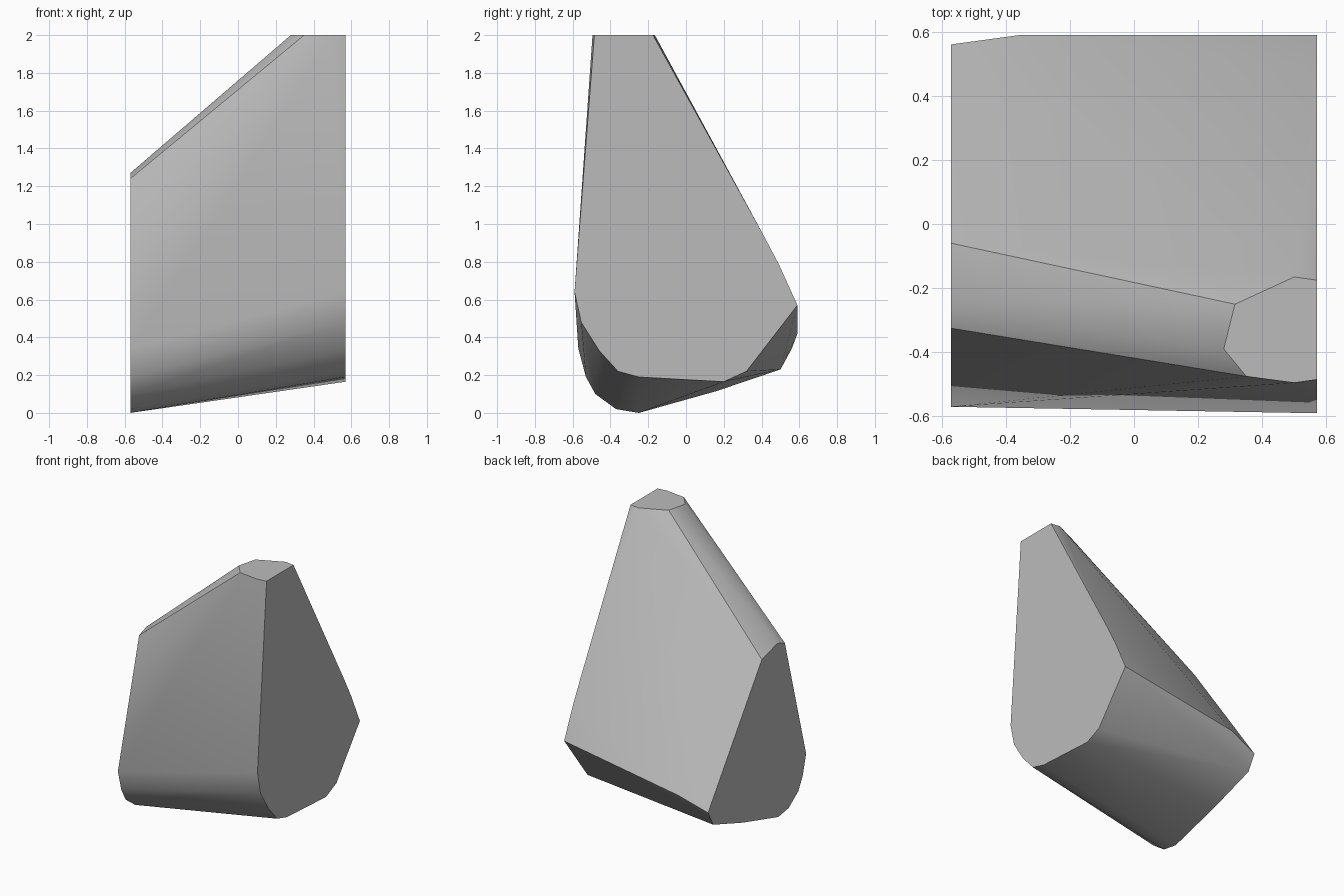
import bpy
import bmesh
import math

default_cube = bpy.data.objects.get("Cube")
if default_cube:
    bpy.data.objects.remove(default_cube, do_unlink=True)

HALF_WIDTH = 0.57
HEIGHT = 2.0


def make_material(name, value):
    mat = bpy.data.materials.new(name)
    mat.use_nodes = True
    colour = (value, value, value, 1.0)
    mat.diffuse_color = colour
    shader = next(n for n in mat.node_tree.nodes if n.type == "BSDF_PRINCIPLED")
    shader.inputs["Base Color"].default_value = colour
    return mat


def hull_object(name, points, material):
    """Wrap the points in a convex solid with merged flat faces."""
    mesh = bpy.data.meshes.new(name)
    bm = bmesh.new()
    for point in points:
        bm.verts.new(point)
    result = bmesh.ops.convex_hull(bm, input=bm.verts[:])
    loose = [v for v in bm.verts if not v.link_faces]
    bmesh.ops.delete(bm, geom=loose, context="VERTS")
    bmesh.ops.dissolve_limit(bm, angle_limit=math.radians(0.5),
                             verts=bm.verts[:], edges=bm.edges[:])
    bmesh.ops.recalc_face_normals(bm, faces=bm.faces[:])
    bm.to_mesh(mesh)
    bm.free()
    mesh.materials.append(material)
    obj = bpy.data.objects.new(name, mesh)
    bpy.context.collection.objects.link(obj)
    return obj


# Tall flat end, as (y, z) outline
tall_end = [(-0.485, HEIGHT), (-0.59, 0.64), (-0.555, 0.48), (-0.46, 0.33),
            (-0.36, 0.22), (-0.25, 0.19), (0.2, 0.165), (0.32, 0.22),
            (0.59, 0.57), (0.49, 0.79), (0.4, 0.96), (-0.175, HEIGHT)]

# Short flat end, as (y, z) outline
short_end = [(-0.325, 1.24), (-0.57, 0.34), (-0.53, 0.19), (-0.48, 0.1),
             (-0.37, 0.02), (-0.25, 0), (0.16, 0.115), (0.5, 0.23),
             (0.56, 0.34), (-0.06, 1.22), (-0.24, 1.27)]

# Rim of the small flat top, as (x, y)
top_rim = [(0.5, -0.495), (0.35, -0.475), (0.28, -0.39),
           (0.315, -0.25), (0.5, -0.165)]

points = [(HALF_WIDTH, y, z) for y, z in tall_end]
points += [(-HALF_WIDTH, y, z) for y, z in short_end]
points += [(x, y, HEIGHT) for x, y in top_rim]
# Bulge on the lower back edge
points.append((-0.35, 0.59, 0.42))

stone = make_material("light grey stone", 0.5)
chunk = hull_object("stone_chunk", points, stone)

# Soft rounded sides with crisp cut ends
bpy.ops.object.select_all(action="DESELECT")
chunk.select_set(True)
bpy.context.view_layer.objects.active = chunk
bpy.ops.object.shade_smooth_by_angle(angle=math.radians(30))
